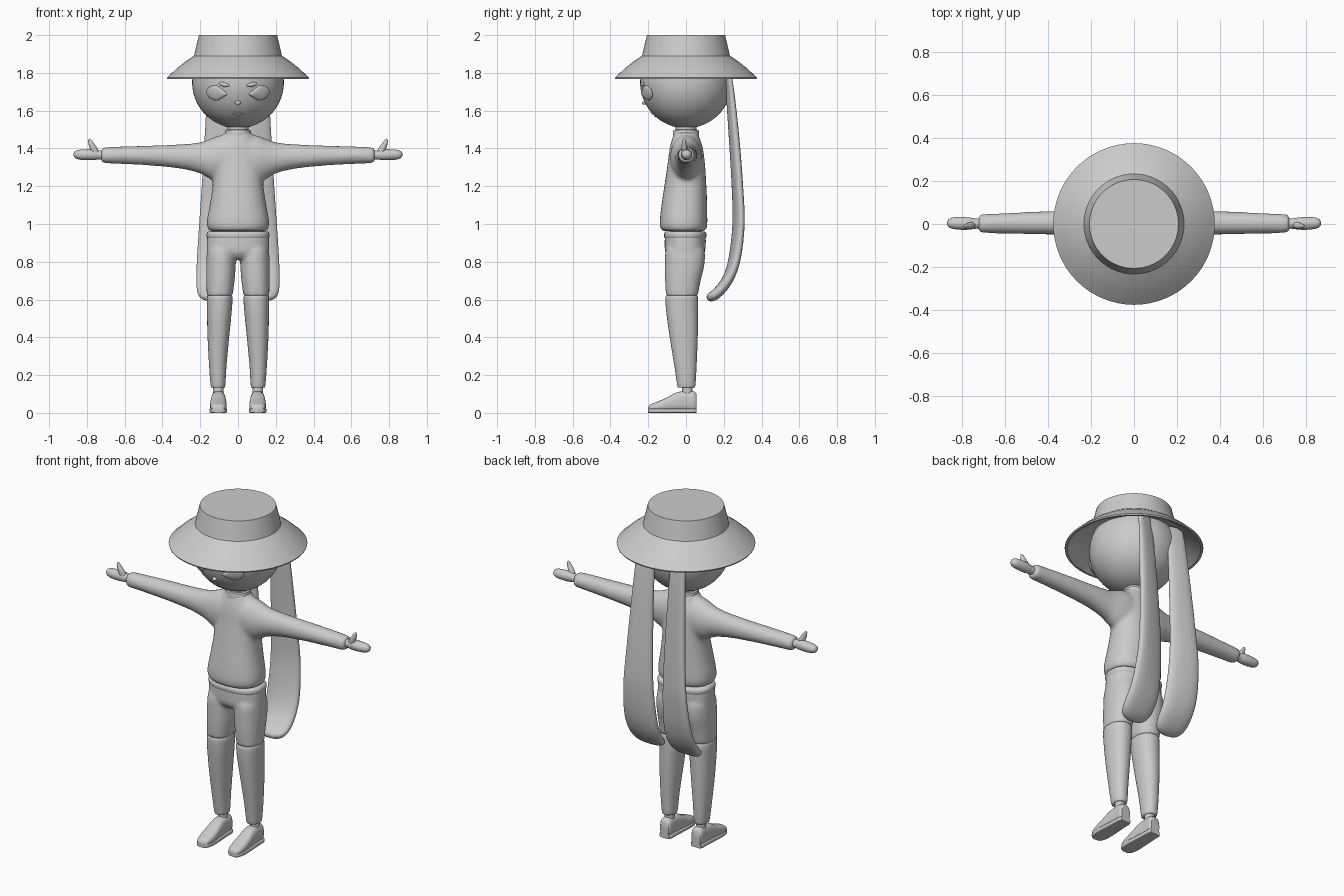
import bpy, bmesh, math
from mathutils import Vector, Matrix

cube = bpy.data.objects.get("Cube")
if cube:
    bpy.data.objects.remove(cube)

GREY = (0.6, 0.6, 0.6, 1)
mat = bpy.data.materials.new("plain grey")
mat.use_nodes = True
mat.diffuse_color = GREY
mat.node_tree.nodes["Principled BSDF"].inputs["Base Color"].default_value = GREY


def finish(bm, name, mirror=False, voxel=0, angle=50):
    """Turn a bmesh into a smooth-shaded object, optionally mirrored and fused."""
    bmesh.ops.recalc_face_normals(bm, faces=bm.faces)
    mesh = bpy.data.meshes.new(name)
    bm.to_mesh(mesh)
    bm.free()
    mesh.materials.append(mat)
    ob = bpy.data.objects.new(name, mesh)
    bpy.context.collection.objects.link(ob)
    bpy.ops.object.select_all(action='DESELECT')
    ob.select_set(True)
    bpy.context.view_layer.objects.active = ob
    bpy.ops.object.shade_smooth_by_angle(angle=math.radians(angle))
    if mirror:
        ob.modifiers.new("mirror", 'MIRROR').use_mirror_merge = False
    if voxel:
        fuse = ob.modifiers.new("fuse", 'REMESH')
        fuse.mode, fuse.voxel_size, fuse.use_smooth_shade = 'VOXEL', voxel, True
        soft = ob.modifiers.new("soften", 'SMOOTH')
        soft.factor, soft.iterations = 0.5, 8
    return ob


def loft(bm, rings, power=2.0, n=32, steps=4):
    """Skin smooth superellipse rings, each given as (centre, half axis, half axis)."""
    rings = [[Vector(p) for p in r] for r in rings]
    fine = []
    for i in range(len(rings) - 1):
        a, b, c, d = (rings[min(max(i + k, 0), len(rings) - 1)] for k in (-1, 0, 1, 2))
        for s in range(steps):
            t = s / steps
            fine.append([0.5 * (2 * q + (r - p) * t + (2 * p - 5 * q + 4 * r - w) * t * t
                         + (3 * q - p - 3 * r + w) * t ** 3) for p, q, r, w in zip(a, b, c, d)])
    fine.append(rings[-1])
    rows = []
    for centre, u, v in fine:
        row = []
        for k in range(n):
            ca, sa = math.cos(math.tau * k / n), math.sin(math.tau * k / n)
            row.append(bm.verts.new(centre + u * math.copysign(abs(ca) ** (2 / power), ca)
                                    + v * math.copysign(abs(sa) ** (2 / power), sa)))
        rows.append(row)
    for a, b in zip(rows, rows[1:]):
        for k in range(n):
            bm.faces.new((a[k], a[(k + 1) % n], b[(k + 1) % n], b[k]))
    bm.faces.new(rows[0])
    bm.faces.new(rows[-1])


def upright(z, cx, rx, front, back):
    return (cx, (front + back) / 2, z), (rx, 0, 0), (0, (back - front) / 2, 0)


def sideways(x, cy, cz, ry, rz, s=1):
    return (s * x, cy, cz), (0, ry, 0), (0, 0, rz)


def lathe(name, profile, n=64, angle=35):
    bm = bmesh.new()
    vs = [bm.verts.new((r, 0, z)) for r, z in profile]
    es = [bm.edges.new(p) for p in zip(vs, vs[1:])]
    bmesh.ops.spin(bm, geom=vs + es, axis=(0, 0, 1), cent=(0, 0, 0), angle=math.tau, steps=n)
    bmesh.ops.remove_doubles(bm, verts=bm.verts, dist=1e-4)
    return finish(bm, name, angle=angle)


# Hat: tapered flat crown with a sloping brim
lathe("hat", [(0, 2), (0.207, 2), (0.233, 1.89), (0.275, 1.862), (0.32, 1.827), (0.36, 1.79),
              (0.376, 1.775), (0.374, 1.768), (0.362, 1.768), (0.31, 1.805), (0.24, 1.85), (0, 1.85)])

# Head and neck
HEAD, R = Vector((0, 0, 1.75)), 0.243
bm = bmesh.new()
bmesh.ops.create_uvsphere(bm, u_segments=48, v_segments=32, radius=R, matrix=Matrix.Translation(HEAD))
finish(bm, "head")
lathe("neck_and_collar", [(0, 1.45), (0.066, 1.45), (0.07, 1.485), (0.066, 1.497), (0.055, 1.5),
                          (0.054, 1.54), (0, 1.54)], 32)


def face_part(name, x, z, w, h, depth, tilt=0, taper=0, mirror=True):
    """Flattened drop lying on the front of the head, narrowing toward the nose."""
    y = -math.sqrt(R * R - x * x - (z - HEAD.z) ** 2)
    normal = Vector((x, y, z - HEAD.z)).normalized()
    across = Vector((0, 0, 1)).cross(normal).normalized()
    frame = Matrix((across, normal, across.cross(normal) * -1)).transposed().to_4x4()
    frame = Matrix.Translation(Vector((x, y, z))) @ frame @ Matrix.Rotation(tilt, 4, 'Y')
    if frame.to_3x3() @ Vector((0, 0, 1)) @ Vector((0, 0, 1)) < 0:
        frame = frame @ Matrix.Diagonal((1, 1, -1, 1))
    bm = bmesh.new()
    bmesh.ops.create_uvsphere(bm, u_segments=24, v_segments=16, radius=1)
    for v in bm.verts:
        v.co.z *= 1 - taper * max(0, -v.co.x)
        v.co = frame @ Vector((v.co.x * w, v.co.y * depth, v.co.z * h))
    return finish(bm, name, mirror)


face_part("eyes", 0.112, 1.693, 0.062, 0.041, 0.012, -0.1, 0.7)
face_part("brows", 0.072, 1.738, 0.03, 0.012, 0.008, -0.2, 0.4)
face_part("nose", 0, 1.643, 0.015, 0.01, 0.016, mirror=False)
face_part("mouth_corners", 0.017, 1.587, 0.014, 0.004, 0.005, 0.6)
face_part("lower_lip", 0, 1.57, 0.012, 0.004, 0.005, mirror=False)

# Jacket: body and both sleeves fused together
bm = bmesh.new()
loft(bm, [upright(z, 0, rx, f, b) for z, rx, f, b in (
    (0.962, 0.15, -0.125, 0.1), (0.985, 0.164, -0.138, 0.112), (1.03, 0.163, -0.138, 0.113),
    (1.1, 0.15, -0.13, 0.112), (1.2, 0.135, -0.115, 0.108), (1.3, 0.128, -0.1, 0.102),
    (1.4, 0.11, -0.087, 0.09), (1.455, 0.085, -0.072, 0.072), (1.492, 0.066, -0.06, 0.06))], 2.3)
for s in (1, -1):
    loft(bm, [sideways(*r, s) for r in (
        (0, 0, 1.36, 0.08, 0.1), (0.09, 0, 1.35, 0.084, 0.12), (0.15, 0.002, 1.345, 0.074, 0.105),
        (0.2, 0.003, 1.35, 0.064, 0.083), (0.3, 0.005, 1.357, 0.058, 0.065),
        (0.45, 0.005, 1.362, 0.053, 0.054), (0.6, 0.003, 1.364, 0.048, 0.047),
        (0.7, 0.002, 1.364, 0.044, 0.043), (0.725, 0.002, 1.364, 0.04, 0.039))])
jacket = finish(bm, "jacket", voxel=0.011)

# Front zip: a thin strip laid onto the jacket
bm = bmesh.new()
bmesh.ops.create_grid(bm, x_segments=1, y_segments=30, size=1,
                      matrix=Matrix.Translation((0, -0.3, 1.23)) @ Matrix.Rotation(math.pi / 2, 4, 'X')
                      @ Matrix.Diagonal((0.003, 0.22, 1, 1)))
zip_strip = finish(bm, "zip_strip")
wrap = zip_strip.modifiers.new("lay_on", 'SHRINKWRAP')
wrap.target, wrap.offset, wrap.wrap_method = jacket, 0.002, 'PROJECT'
wrap.use_project_y, wrap.use_positive_direction = True, True

# Hands: wrist, mitten palm and raised thumb
bm = bmesh.new()
loft(bm, [sideways(*r) for r in (
    (0.69, 0.002, 1.365, 0.026, 0.026), (0.735, 0.002, 1.366, 0.024, 0.024),
    (0.765, 0.002, 1.368, 0.028, 0.03), (0.8, 0.003, 1.367, 0.03, 0.029),
    (0.84, 0.004, 1.367, 0.027, 0.026), (0.862, 0.004, 1.368, 0.019, 0.018),
    (0.87, 0.004, 1.368, 0.006, 0.006))], n=20)
loft(bm, [((x, y, z), (r, 0, -r / 2), (0, r, 0)) for x, y, z, r in (
    (0.755, -0.004, 1.375, 0.018), (0.765, -0.008, 1.4, 0.016), (0.778, -0.01, 1.425, 0.012),
    (0.786, -0.01, 1.443, 0.008), (0.788, -0.01, 1.45, 0.003))], n=16)
finish(bm, "hands", True)

# Trousers: hips and thighs fused, with separate shins below a knee seam
bm = bmesh.new()
loft(bm, [upright(*r) for r in (
    (0.815, 0, 0.13, -0.085, 0.08), (0.85, 0, 0.164, -0.11, 0.1), (0.9, 0, 0.165, -0.113, 0.105),
    (0.935, 0, 0.163, -0.112, 0.104), (0.962, 0, 0.157, -0.108, 0.1))], 2.4)
for s in (1, -1):
    loft(bm, [upright(z, s * x, rx, f, b) for z, x, rx, f, b in (
        (0.618, 0.097, 0.068, -0.106, 0.062), (0.7, 0.093, 0.075, -0.111, 0.078),
        (0.78, 0.09, 0.078, -0.112, 0.097), (0.85, 0.087, 0.078, -0.11, 0.1),
        (0.88, 0.085, 0.07, -0.1, 0.09))], 2.2)
finish(bm, "trousers_top", voxel=0.009)
bm = bmesh.new()
loft(bm, [upright(*r) for r in (
    (0.134, 0.106, 0.034, -0.042, 0.044), (0.15, 0.106, 0.039, -0.047, 0.05),
    (0.25, 0.107, 0.046, -0.062, 0.056), (0.4, 0.104, 0.057, -0.086, 0.062),
    (0.53, 0.099, 0.065, -0.104, 0.064), (0.605, 0.097, 0.068, -0.109, 0.064),
    (0.622, 0.097, 0.064, -0.104, 0.058))], 2.2)
finish(bm, "shins", True)

# Waistband
bm = bmesh.new()
loft(bm, [upright(*r) for r in ((0.925, 0, 0.163, -0.112, 0.104), (0.935, 0, 0.167, -0.116, 0.108),
                                (0.95, 0, 0.166, -0.115, 0.107), (0.96, 0, 0.158, -0.108, 0.1))], 2.4)
finish(bm, "waistband")

# Ankles
bm = bmesh.new()
loft(bm, [upright(z, 0.105, 0.028, -0.02, 0.034) for z in (0.07, 0.12, 0.17)], n=24)
finish(bm, "ankles", True)

# Shoes: rounded uppers on a slightly wider flat sole
LAST = ((-0.2, 0.018, 0.028), (-0.188, 0.034, 0.045), (-0.15, 0.043, 0.06), (-0.1, 0.043, 0.082),
        (-0.05, 0.04, 0.108), (0, 0.037, 0.116), (0.04, 0.036, 0.115), (0.056, 0.028, 0.1))
bm = bmesh.new()
loft(bm, [((0.104, y, h / 2 + 0.003), (w, 0, 0), (0, 0, h / 2 - 0.003)) for y, w, h in LAST], 2.7)
finish(bm, "shoe_uppers", True)
bm = bmesh.new()
loft(bm, [((0.104, y, 0.012), (w + 0.003, 0, 0), (0, 0, 0.012)) for y, w, h in LAST], 6)
finish(bm, "shoe_soles", True)

# Long hair tails: flattened strands that widen and curl forward at the tips
TAIL = ((0.105, 0.215, 1.84, 0.05, 0.012), (0.108, 0.233, 1.7, 0.056, 0.018),
        (0.112, 0.255, 1.45, 0.066, 0.023), (0.116, 0.272, 1.2, 0.077, 0.024),
        (0.12, 0.278, 1.0, 0.087, 0.025), (0.122, 0.258, 0.82, 0.096, 0.027),
        (0.122, 0.222, 0.71, 0.098, 0.028), (0.122, 0.17, 0.64, 0.093, 0.028),
        (0.122, 0.13, 0.612, 0.07, 0.024), (0.122, 0.112, 0.606, 0.03, 0.01))
points = [Vector(t[:3]) for t in TAIL]
rings = []
for i, (x, y, z, w, t) in enumerate(TAIL):
    along = (points[min(i + 1, len(TAIL) - 1)] - points[max(i - 1, 0)]).normalized()
    lean = 0.2 * min(1, max(0, (z - 0.6) / 0.3))
    across = Vector((math.cos(lean), math.sin(lean), 0))
    rings.append((points[i], across * w, along.cross(across).normalized() * t))
bm = bmesh.new()
loft(bm, rings, 2.6)
finish(bm, "hair_tails", True)
